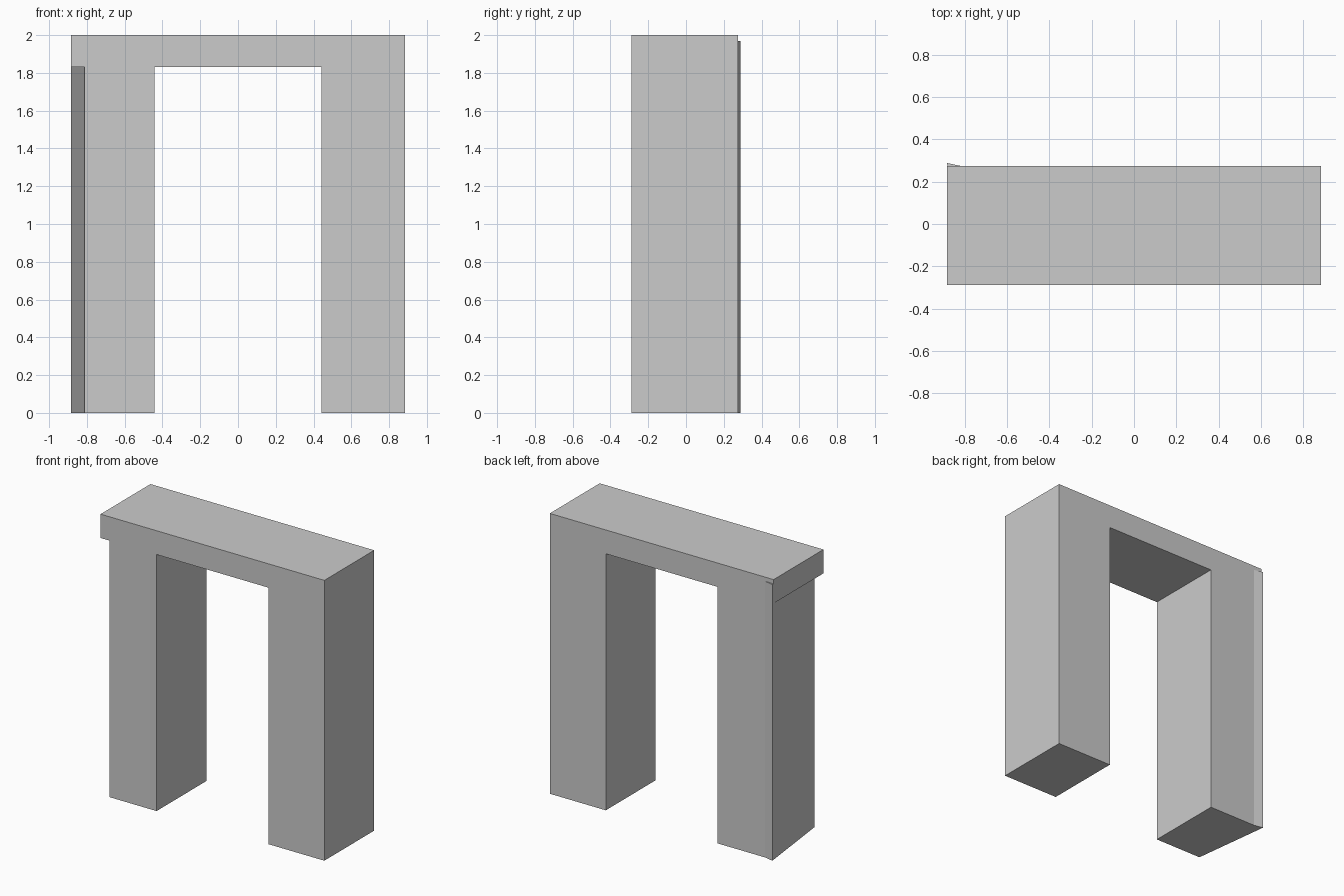
import bpy
import bmesh

if "Cube" in bpy.data.objects:
    bpy.data.objects.remove(bpy.data.objects["Cube"], do_unlink=True)

# Shared material
grey = bpy.data.materials.new("plain grey")
grey.use_nodes = True
colour = (0.6, 0.6, 0.6, 1)
grey.diffuse_color = colour
bsdf = next(n for n in grey.node_tree.nodes if n.type == 'BSDF_PRINCIPLED')
bsdf.inputs["Base Color"].default_value = colour

# Main dimensions
END, INNER = 0.883, 0.441
FRONT, BACK, TIP = -0.288, 0.274, 0.288
UNDERSIDE, TOP = 1.83, 2.0
SPLAY_FRONT, SPLAY_BACK = -0.812, -0.817


def prism(name, footprint, bottom, top):
    """Extrude a footprint upwards into a flat-shaded block."""
    bm = bmesh.new()
    base = bm.faces.new([bm.verts.new((x, y, bottom)) for x, y in footprint])
    grown = bmesh.ops.extrude_face_region(bm, geom=[base])["geom"]
    for v in grown:
        if isinstance(v, bmesh.types.BMVert):
            v.co.z = top
    bmesh.ops.recalc_face_normals(bm, faces=bm.faces[:])
    mesh = bpy.data.meshes.new(name)
    bm.to_mesh(mesh)
    bm.free()
    mesh.materials.append(grey)
    obj = bpy.data.objects.new(name, mesh)
    bpy.context.collection.objects.link(obj)
    return obj


def rectangle(x0, x1):
    return [(x0, FRONT), (x1, FRONT), (x1, BACK), (x0, BACK)]


# Lintel and straight leg
prism("lintel", rectangle(-END, END), UNDERSIDE, TOP)
prism("left_leg", rectangle(INNER, END), 0, UNDERSIDE)

# Leg with a slanted outer side
t = (BACK - FRONT) / (TIP - FRONT)
outer_back = SPLAY_FRONT + (-END - SPLAY_FRONT) * t
prism("right_leg", [(SPLAY_FRONT, FRONT), (-INNER, FRONT),
                    (-INNER, BACK), (outer_back, BACK)], 0, UNDERSIDE)

# Thin wedge where the slanted leg pokes out behind the lintel
prism("right_leg_corner", [(outer_back, BACK), (SPLAY_BACK, BACK),
                           (-END, TIP)], 0, 1.97)
